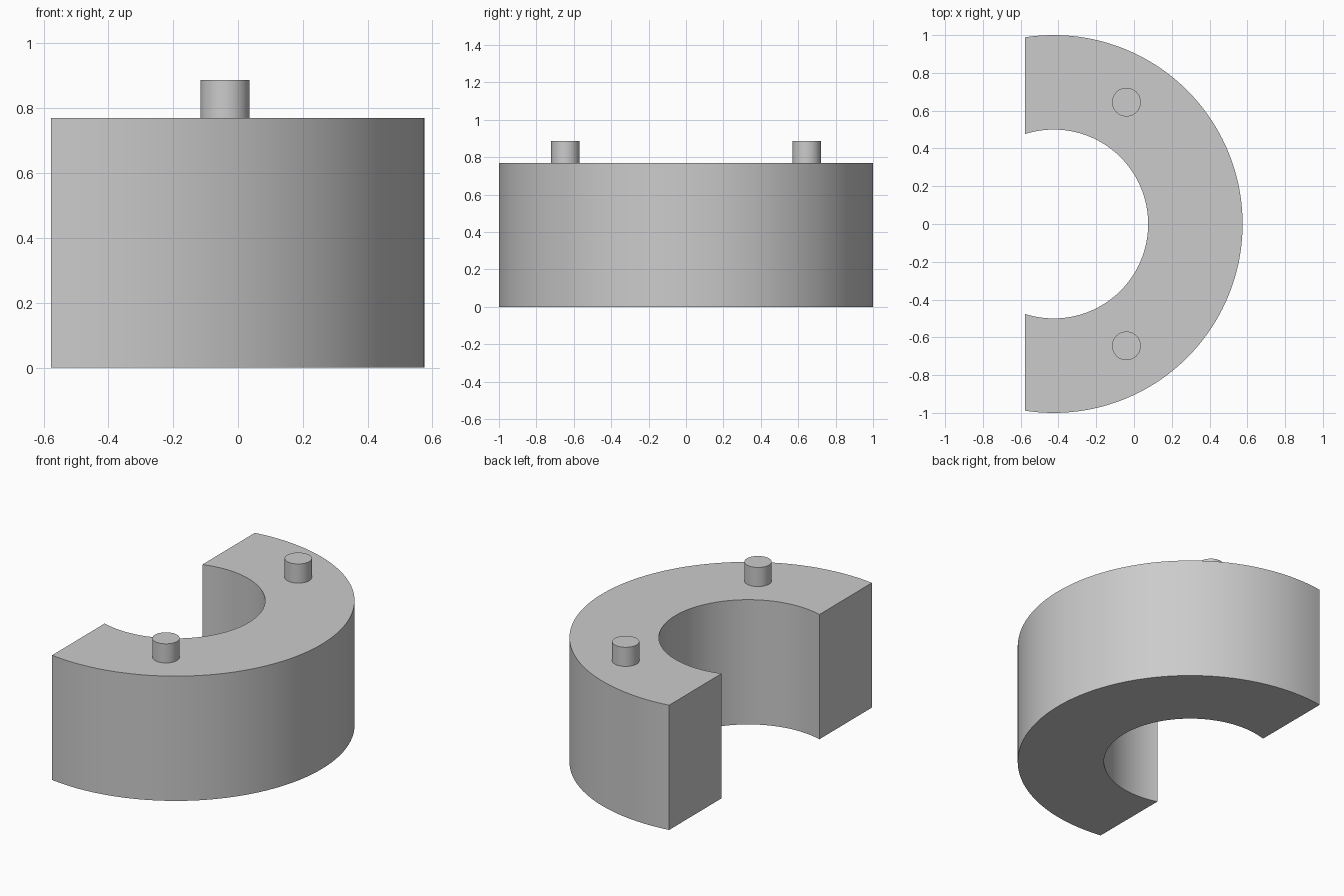
import bpy
import bmesh
from math import acos, cos, sin

CENTRE_X = -0.425
CUT_X = -0.577
BODY_TOP = 0.77
PEG_TOP = 0.888
SEGMENTS = 96

if "Cube" in bpy.data.objects:
    bpy.data.objects.remove(bpy.data.objects["Cube"], do_unlink=True)

grey = bpy.data.materials.new("plain_grey")
grey.use_nodes = True
colour = (0.6, 0.6, 0.6, 1)
grey.diffuse_color = colour
grey.node_tree.nodes["Principled BSDF"].inputs["Base Color"].default_value = colour


def finish(obj):
    obj.data.materials.append(grey)
    bpy.ops.object.select_all(action="DESELECT")
    obj.select_set(True)
    bpy.context.view_layer.objects.active = obj
    bpy.ops.object.shade_smooth_by_angle()


def arc(radius):
    """Points from the -y cut to the +y cut, ending exactly on the cut plane."""
    end = acos((CUT_X - CENTRE_X) / radius)
    angles = [end * (2 * i / SEGMENTS - 1) for i in range(SEGMENTS + 1)]
    return [(CENTRE_X + radius * cos(a), radius * sin(a)) for a in angles]


# Half ring body: a flat C-shaped strip, extruded upward
bm = bmesh.new()
outer = [bm.verts.new((x, y, 0)) for x, y in arc(1.0)]
inner = [bm.verts.new((x, y, 0)) for x, y in arc(0.5)]
for i in range(SEGMENTS):
    bm.faces.new((outer[i], outer[i + 1], inner[i + 1], inner[i]))
top = bmesh.ops.extrude_face_region(bm, geom=bm.faces[:])["geom"]
bmesh.ops.translate(bm, vec=(0, 0, BODY_TOP),
                    verts=[g for g in top if isinstance(g, bmesh.types.BMVert)])
bmesh.ops.recalc_face_normals(bm, faces=bm.faces[:])
mesh = bpy.data.meshes.new("half_ring_body")
bm.to_mesh(mesh)
bm.free()
body = bpy.data.objects.new("half_ring_body", mesh)
bpy.context.collection.objects.link(body)
finish(body)

# Locating pegs, seated slightly into the body
for name, side in (("front_peg", -1), ("back_peg", 1)):
    base = BODY_TOP - 0.01
    bpy.ops.mesh.primitive_cylinder_add(
        vertices=48, radius=0.076, depth=PEG_TOP - base,
        location=(-0.04, side * 0.645, (PEG_TOP + base) / 2))
    peg = bpy.context.object
    peg.name = name
    finish(peg)
